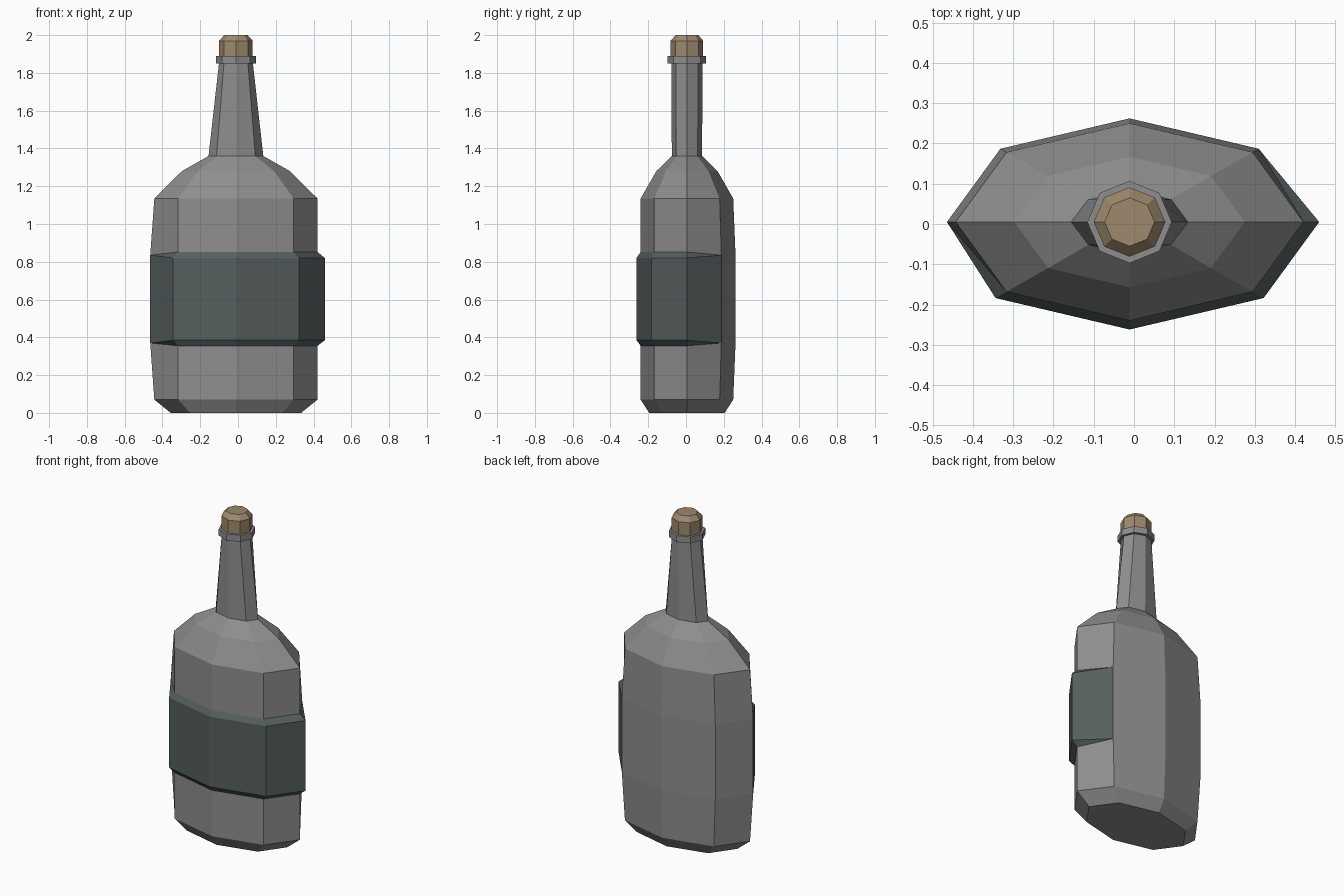
import bpy, bmesh, math

if "Cube" in bpy.data.objects:
    bpy.data.objects.remove(bpy.data.objects["Cube"])

CX, CY, SIDES = -0.011, 0.005, 8


def material(name, rgb):
    m = bpy.data.materials.new(name)
    m.diffuse_color = (*rgb, 1)
    m.use_nodes = True
    m.node_tree.nodes["Principled BSDF"].inputs["Base Color"].default_value = m.diffuse_color
    return m


glass = material("grey glass", (0.27, 0.27, 0.27))
label = material("dark slate label", (0.092, 0.112, 0.112))
cork_mat = material("cork brown", (0.34, 0.25, 0.155))


def ring(rx, ry, z):
    """Eight points on an ellipse, starting at +x and going towards the back."""
    return [(CX + rx * math.cos(k * math.tau / SIDES),
             CY + ry * math.sin(k * math.tau / SIDES), z) for k in range(SIDES)]


def loft(name, rings, mats, mat_rule=lambda row, side: 0):
    bm = bmesh.new()
    rows = [[bm.verts.new(p) for p in r] for r in rings]
    for i in range(len(rows) - 1):
        for k in range(SIDES):
            n = (k + 1) % SIDES
            f = bm.faces.new((rows[i][k], rows[i][n], rows[i + 1][n], rows[i + 1][k]))
            f.material_index = mat_rule(i, k)
    bm.faces.new(rows[0][::-1])
    bm.faces.new(rows[-1])
    bmesh.ops.remove_doubles(bm, verts=bm.verts[:], dist=0.0005)
    bmesh.ops.recalc_face_normals(bm, faces=bm.faces[:])
    me = bpy.data.meshes.new(name)
    bm.to_mesh(me)
    bm.free()
    for m in mats:
        me.materials.append(m)
    ob = bpy.data.objects.new(name, me)
    bpy.context.collection.objects.link(ob)
    return ob


RX, RY = 0.432, 0.245
STEPPED = (5, 6, 7, 0)          # corners where the label stands proud
LABEL_SIDES = (4, 5, 6, 7, 0)   # sides the label wraps over


def label_ring(scale, z, z_plain):
    """Stepped at the label corners, a plain slight bulge round the back."""
    step = ring(RX * scale, RY * scale, z)
    plain = ring(RX * 1.05, RY * 1.05, z_plain)
    return [step[k] if k in STEPPED else plain[k] for k in range(SIDES)]


# Bottle: base, body with raised label, shoulders, neck and lip
bottle_rings = [
    ring(0.345, 0.2, 0.0),
    ring(RX, RY, 0.07),
    label_ring(1.0, 0.355, 0.37),
    label_ring(1.09, 0.385, 0.37),
    label_ring(1.09, 0.82, 0.835),
    label_ring(1.0, 0.852, 0.835),
    ring(RX, RY, 1.135),
    ring(0.286, 0.162, 1.28),
    ring(0.145, 0.08, 1.36),
    ring(0.09, 0.083, 1.85),
    ring(0.105, 0.102, 1.85),
    ring(0.105, 0.102, 1.89),
    ring(0.08, 0.08, 1.89),
]
loft("bottle", bottle_rings, [glass, label],
     lambda row, side: int(2 <= row <= 4 and side in LABEL_SIDES))

# Cork with a chamfered top
loft("cork", [ring(0.089, 0.086, 1.885), ring(0.089, 0.086, 1.97),
              ring(0.062, 0.06, 2.0)], [cork_mat])
